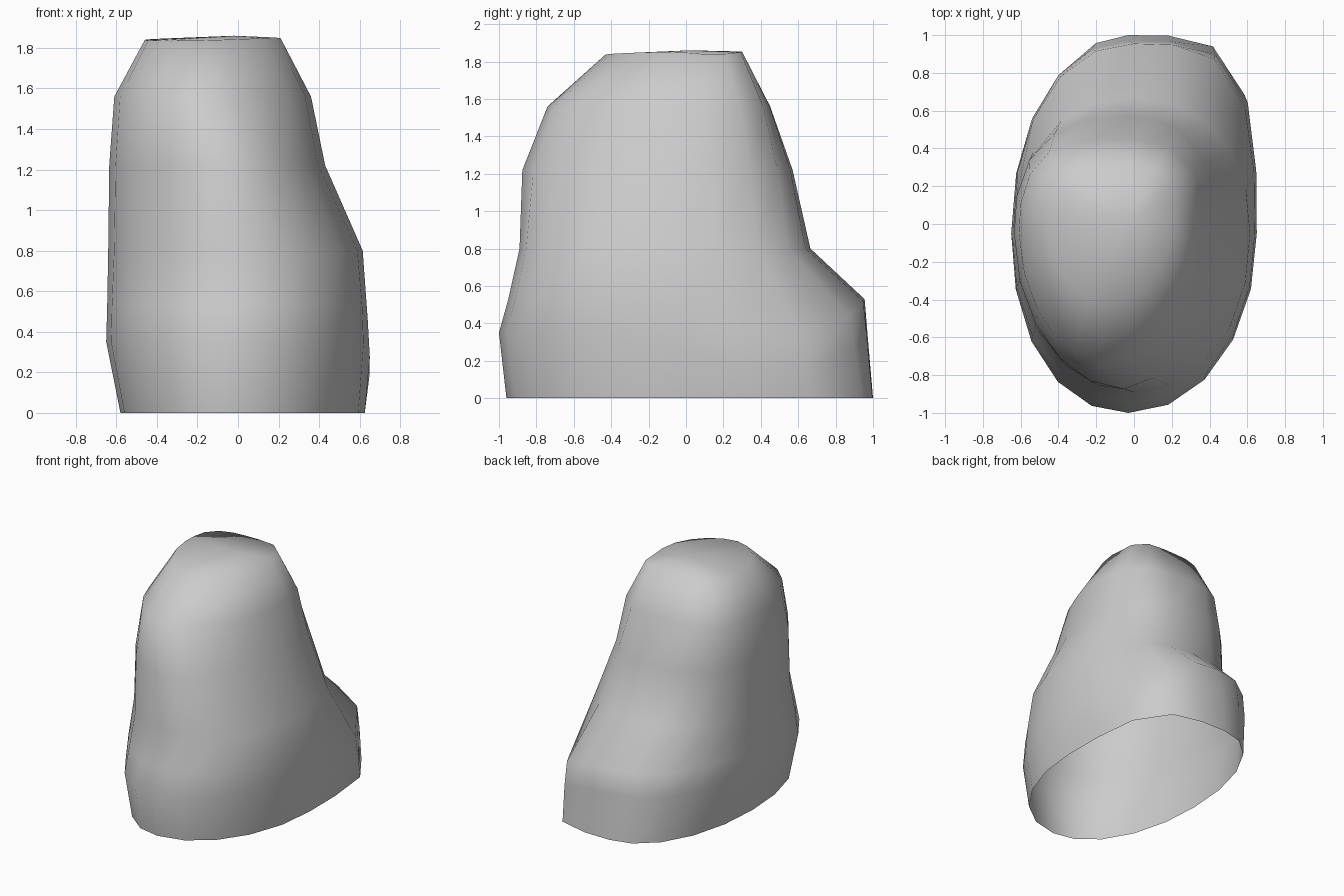
import bpy, bmesh
from math import sin, cos, pi, radians

if "Cube" in bpy.data.objects:
    bpy.data.objects.remove(bpy.data.objects["Cube"])

SEGMENTS = 20  # divisible by four, so every quadrant starts on an axis point


def ring_points(z, x0, y0, left, right, front, back, drop, fullness):
    """Lopsided rounded outline; fullness = exponent per quadrant (BR, BL, FL, FR).
    drop lowers the outline towards the back right."""
    pts = []
    for i in range(SEGMENTS):
        a = 2 * pi * i / SEGMENTS
        c, s = cos(a), sin(a)
        n = fullness[i * 4 // SEGMENTS]
        r = (abs(c) ** n + abs(s) ** n) ** (-1 / n)
        x = x0 + r * c * ((right - x0) if c > 0 else (x0 - left))
        y = y0 + r * s * ((back - y0) if s > 0 else (y0 - front))
        pts.append((x, y, z - drop * max(0, cos(a - radians(28))) ** 8))
    return pts


# Cross-sections: z, centre x/y, left, right, front, back, drop, corner fullness
sections = [
    (0.00, -0.03, 0.0, -0.58, 0.625, -0.96, 1.00, 0, (4.0, 2.1, 2.2, 2.0)),
    (0.35, -0.03, -0.05, -0.65, 0.65, -1.00, 0.97, 0.2, (3.7, 2.1, 2.15, 2.05)),
    (0.53, 0.00, -0.05, -0.645, 0.64, -0.95, 0.955, 0.2, (3.4, 2.15, 2.2, 2.1)),  # rear ledge
    (0.80, 0.00, -0.05, -0.64, 0.615, -0.89, 0.665, 0, (2.2, 2.2, 2.05, 2.1)),
    (1.22, -0.05, -0.05, -0.635, 0.43, -0.875, 0.57, 0, (2.6, 2.5, 1.95, 1.75)),
    (1.56, -0.18, -0.05, -0.61, 0.36, -0.74, 0.45, 0, (3.6, 2.5, 1.8, 1.95)),
    (1.85, -0.15, 0.0, -0.46, 0.21, -0.43, 0.30, 0.02, (6.0, 3.0, 1.9, 1.8)),
]

# Boulder: loft of the sections, open underneath
bm = bmesh.new()
rings = [[bm.verts.new(p) for p in ring_points(*s)] for s in sections]
for low, high in zip(rings, rings[1:]):
    for i in range(SEGMENTS):
        j = (i + 1) % SEGMENTS
        bm.faces.new((low[i], low[j], high[j], high[i]))

# Slightly tilted crown
for v in rings[-1]:
    v.co.z += 0.025 * v.co.x + 0.02 * v.co.y
crown = bm.verts.new((-0.02, 0.02, 1.86))
for i in range(SEGMENTS):
    bm.faces.new((rings[-1][i], rings[-1][(i + 1) % SEGMENTS], crown))
bmesh.ops.recalc_face_normals(bm, faces=bm.faces)

mesh = bpy.data.meshes.new("boulder")
bm.to_mesh(mesh)
bm.free()
boulder = bpy.data.objects.new("boulder", mesh)
bpy.context.collection.objects.link(boulder)
bpy.context.view_layer.objects.active = boulder
boulder.select_set(True)
bpy.ops.object.shade_smooth_by_angle(angle=radians(75))
